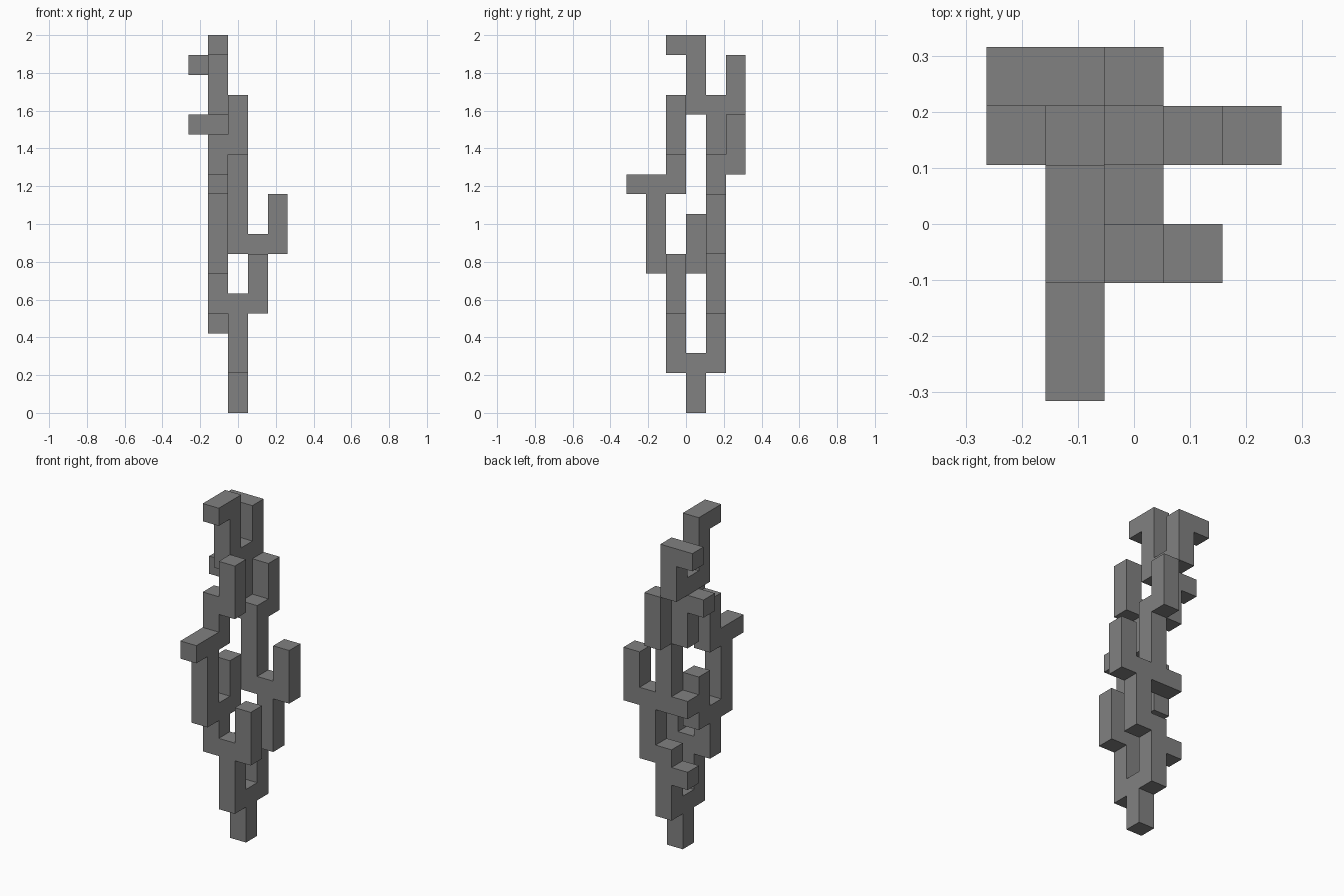
import bpy
import bmesh
from math import radians
from mathutils import Vector

cube = bpy.data.objects.get("Cube")
if cube:
    bpy.data.objects.remove(cube, do_unlink=True)

BLOCKS_HIGH = 19
UNIT = 2 / BLOCKS_HIGH             # edge of one block
ORIGIN = Vector((-0.5, 0, 0))      # corner of the first block, in blocks

# One step per letter: Up, Left, Right, Front, Back
AXES = [Vector(row) for row in ((1, 0, 0), (0, 1, 0), (0, 0, 1))]
STEPS = {"U": AXES[2], "L": AXES[0], "R": -AXES[0], "B": AXES[1], "F": -AXES[1]}

# Growth rules; brackets hold a side branch that returns to its root
CROWN = "[F UUU F] B UU R"
FRONT_LIMB = "F UUU [L UU] R UU [B UU] F UUUU [F] B UU L UU"
BACK_LIMB = "B UU [R] U L UUU [L UU] R [R] UUUU [B UU] R UU [R] U" + CROWN
TRUNK = "UU [" + FRONT_LIMB + "]" + BACK_LIMB


def key(position):
    """Grid position as a hashable cell."""
    return tuple(round(c) for c in position)


def grow(rule):
    """Walk the rule and collect every block it passes through."""
    position, roots = Vector(), []
    cells = {key(position)}
    for letter in rule:
        if letter == "[":
            roots.append(position)
        elif letter == "]":
            position = roots.pop()
        elif letter in STEPS:
            position = position + STEPS[letter]
            cells.add(key(position))
    return cells


def add_face(bm, cell, axis, side):
    """One outer square of a block, wound to face outwards."""
    u, v = AXES[(axis + 1) % 3], AXES[(axis + 2) % 3]
    base = Vector(cell) + AXES[axis] * side + ORIGIN
    corners = [base, base + u, base + u + v, base + v]
    verts = [bm.verts.new(corner * UNIT) for corner in corners]
    bm.faces.new(verts if side else verts[::-1])


# Outer skin of the joined blocks
cells = grow(TRUNK)
bm = bmesh.new()
for cell in sorted(cells):
    for axis, direction in enumerate(AXES):
        for side in range(2):
            neighbour = Vector(cell) + (direction if side else -direction)
            if key(neighbour) not in cells:
                add_face(bm, cell, axis, side)
bmesh.ops.remove_doubles(bm, verts=bm.verts, dist=UNIT / 100)
bmesh.ops.dissolve_limit(bm, angle_limit=radians(1), verts=bm.verts, edges=bm.edges)

mesh = bpy.data.meshes.new("branching_bars")
bm.to_mesh(mesh)
bm.free()

# Plain grey
grey = bpy.data.materials.new("grey")
grey.use_nodes = True
colour = (0.22, 0.22, 0.22, 1)
grey.diffuse_color = colour
grey.node_tree.nodes["Principled BSDF"].inputs["Base Color"].default_value = colour
mesh.materials.append(grey)

bpy.context.collection.objects.link(bpy.data.objects.new("branching_bars", mesh))
